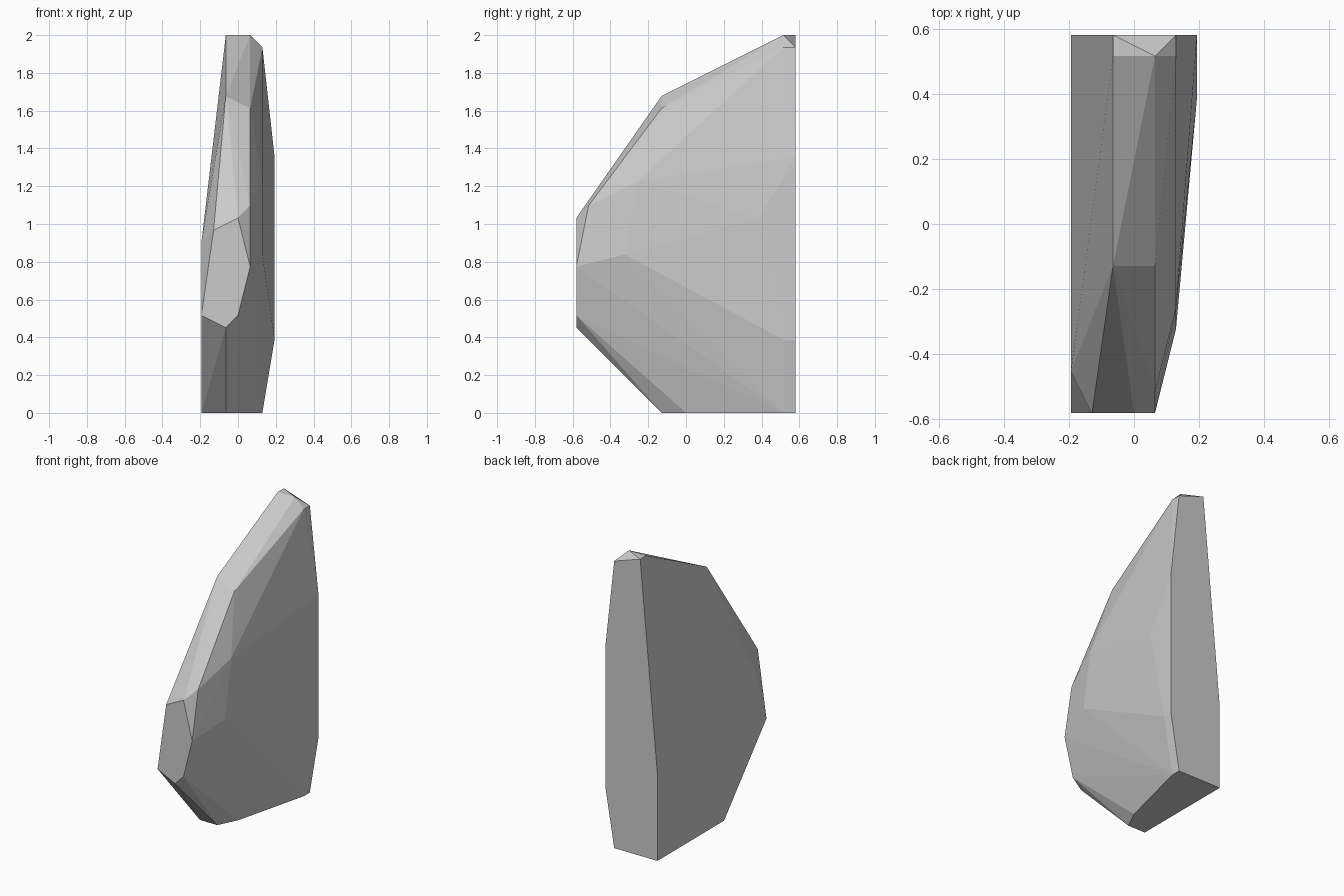
import bpy, bmesh

if "Cube" in bpy.data.objects:
    bpy.data.objects.remove(bpy.data.objects["Cube"])

U = 2 / 31  # the facet corners sit on a regular grid of this step

# corner rings of the faceted stone, in grid steps
front_face = [(x, -9, z) for x, z in
              [(-3, 8), (-1, 7), (0, 8), (1, 12), (0, 16), (-2, 15)]]
back_face = [(x, 9, z) for x, z in
             [(-3, 0), (2, 0), (3, 6), (3, 21), (2, 30), (-1, 31), (-3, 9)]]
base = [(x, y, 0) for x, y in [(-3, -2), (-1, -2), (0, 0), (2, 8)]]
ridge = [(-1, -2, 26), (1, -2, 25), (1, -8, 17), (-1, 8, 31), (1, 8, 31), (2, 8, 30)]
flanks = [(2, -5, 13), (2, -4, 19), (3, 6, 16), (3, 8, 6), (-3, -7, 14)]

# wrap the corners in a convex shell
bm = bmesh.new()
for p in front_face + back_face + base + ridge + flanks:
    bm.verts.new([c * U for c in p])
hull = bmesh.ops.convex_hull(bm, input=bm.verts)
loose = [v for v in bm.verts if not v.link_faces]
bmesh.ops.delete(bm, geom=loose, context='VERTS')
bmesh.ops.dissolve_limit(bm, angle_limit=0.002, verts=bm.verts, edges=bm.edges)
bmesh.ops.recalc_face_normals(bm, faces=bm.faces)

mesh = bpy.data.meshes.new("stone_shard")
bm.to_mesh(mesh)
bm.free()
bpy.context.collection.objects.link(bpy.data.objects.new("stone_shard", mesh))
